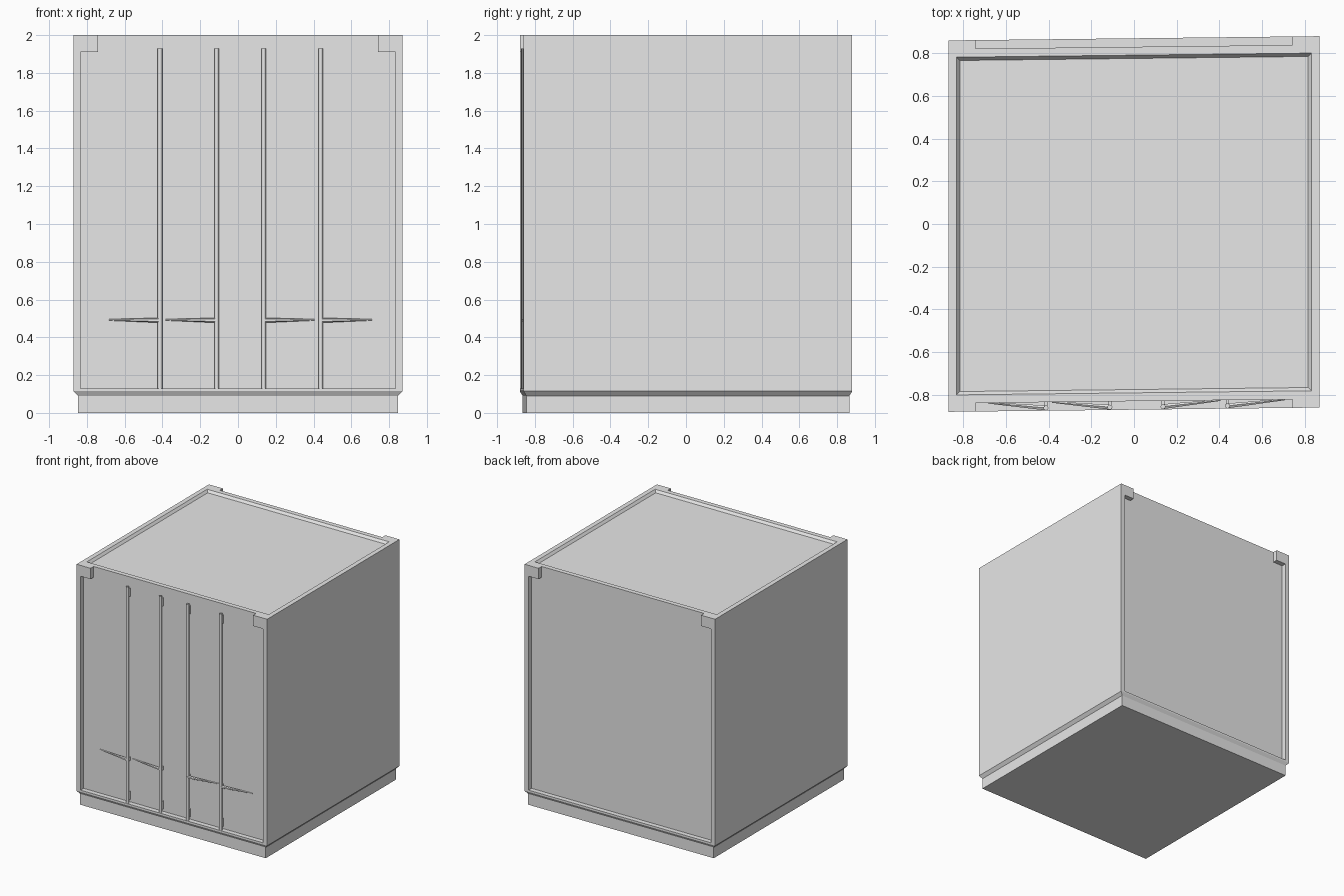
import bpy, bmesh
from mathutils import Matrix, Vector

cube = bpy.data.objects.get("Cube")
if cube:
    bpy.data.objects.remove(cube, do_unlink=True)

paint = bpy.data.materials.new("grey_paint")
paint.use_nodes = True
GREY = (0.8, 0.8, 0.8, 1)
paint.diffuse_color = GREY
paint.node_tree.nodes["Principled BSDF"].inputs["Base Color"].default_value = GREY

W, D, H = 0.87, 0.87, 2.0          # half width, half depth, height
PANEL, SILL = 0.83, 0.13           # end panel plane, top of sill
SHEAR = Matrix.Identity(4)         # the box is slightly out of square
SHEAR[1][0] = 0.0115


def finish(name, bm):
    bmesh.ops.recalc_face_normals(bm, faces=bm.faces)
    bm.transform(SHEAR)
    mesh = bpy.data.meshes.new(name)
    bm.to_mesh(mesh)
    bm.free()
    mesh.materials.append(paint)
    obj = bpy.data.objects.new(name, mesh)
    bpy.context.collection.objects.link(obj)
    return obj


def add_box(bm, lo, hi):
    lo, hi = Vector(lo), Vector(hi)
    mat = Matrix.Translation((lo + hi) / 2) @ Matrix.Diagonal((*(hi - lo), 1))
    bmesh.ops.create_cube(bm, size=1, matrix=mat)


def add_rod(bm, a, b, r1, r2, sides=8):
    a, b = Vector(a), Vector(b)
    turn = (b - a).to_track_quat('Z', 'Y').to_matrix().to_4x4()
    bmesh.ops.create_cone(bm, cap_ends=True, segments=sides, radius1=r1, radius2=r2,
                          depth=(b - a).length,
                          matrix=Matrix.Translation((a + b) / 2) @ turn)


# Base: skirt, chamfer and sill lofted through rectangles
bm = bmesh.new()
rings = []
for hx, hy, z in ((0.847, 0.855, 0), (0.847, 0.855, 0.09), (W, D, 0.115), (W, D, SILL)):
    corners = ((-hx, -hy), (hx, -hy), (hx, hy), (-hx, hy))
    rings.append([bm.verts.new((x, y, z)) for x, y in corners])
for low, high in zip(rings, rings[1:]):
    for i in range(4):
        j = (i + 1) % 4
        bm.faces.new((low[i], low[j], high[j], high[i]))
bm.faces.new(rings[0])
bm.faces.new(rings[-1])
finish("base_skirt", bm)

# Main box with a shallow sunken roof
bm = bmesh.new()
add_box(bm, (-W, -PANEL, SILL), (W, PANEL, H))
bm.normal_update()
roof = [f for f in bm.faces if f.normal.z > 0.9]
bmesh.ops.inset_region(bm, faces=roof, thickness=0.055)
bmesh.ops.inset_region(bm, faces=roof, thickness=0.022, depth=-0.02)
finish("container_body", bm)

# Corner posts and top corner fittings on both ends
for end, sy in (("front", -1), ("back", 1)):
    for side, sx in (("right", -1), ("left", 1)):
        y0, y1 = sorted((sy * PANEL, sy * D))
        for part, xa, xb, z in (("corner_post", 0.833, W, SILL),
                                ("corner_fitting", 0.742, 0.833, 1.91)):
            x0, x1 = sorted((sx * xa, sx * xb))
            bm = bmesh.new()
            add_box(bm, (x0, y0, z), (x1, y1, H))
            finish(f"{end}_{side}_{part}", bm)

# Door locking bars with brackets and tapered handles
ROD_Y = -0.857
for i, (x, way) in enumerate(((-0.413, -1), (-0.113, -1), (0.136, 1), (0.438, 1)), 1):
    bm = bmesh.new()
    add_rod(bm, (x, ROD_Y, SILL), (x, ROD_Y, 1.93), 0.012, 0.012)
    bar = finish(f"locking_bar_{i}", bm)
    for p in bar.data.polygons:
        p.use_smooth = len(p.vertices) == 4

    bm = bmesh.new()
    for z0, z1 in ((0.15, 0.22), (0.475, 0.505), (1.84, 1.91)):
        add_box(bm, (x - 0.007, ROD_Y, z0), (x + 0.007, -PANEL + 0.005, z1))
    finish(f"bar_brackets_{i}", bm)

    bm = bmesh.new()
    add_rod(bm, (x, ROD_Y, 0.49), (x + way * 0.27, -PANEL, 0.493), 0.013, 0.004, 6)
    finish(f"bar_handle_{i}", bm)
